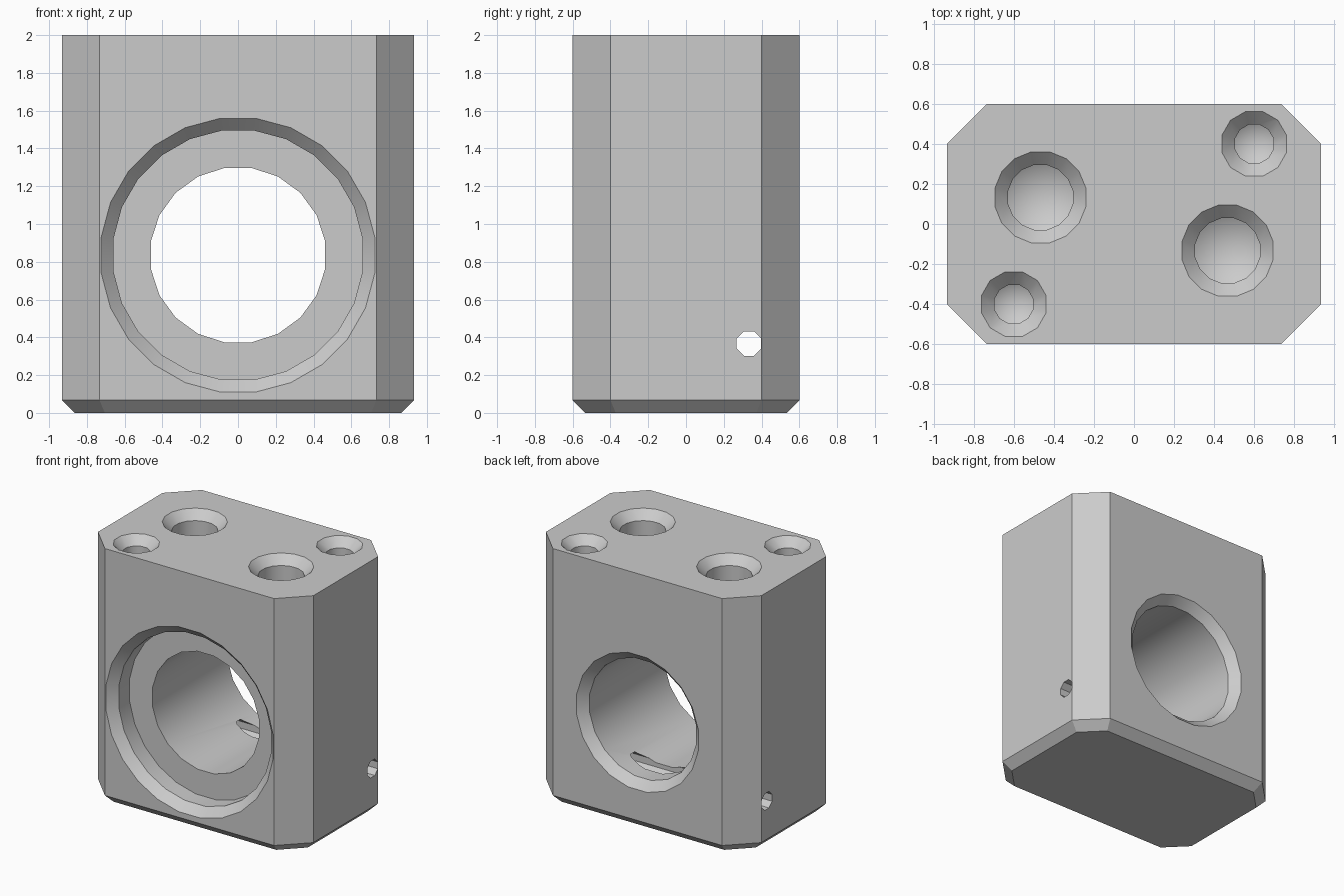
import bpy, bmesh, math
from mathutils import Vector

cube = bpy.data.objects.get("Cube")
if cube:
    bpy.data.objects.remove(cube, do_unlink=True)

HX, HY, TOP = 0.933, 0.6, 2.0
CORNER, EDGE = 0.2, 0.067
BORE_Z = 0.835

grey = bpy.data.materials.new("machined_grey")
grey.use_nodes = True
colour = (0.6, 0.6, 0.6, 1)
grey.diffuse_color = colour
grey.node_tree.nodes["Principled BSDF"].inputs["Base Color"].default_value = colour


def make_object(name, bm):
    bmesh.ops.recalc_face_normals(bm, faces=bm.faces)
    mesh = bpy.data.meshes.new(name)
    bm.to_mesh(mesh)
    bm.free()
    mesh.materials.append(grey)
    obj = bpy.data.objects.new(name, mesh)
    bpy.context.collection.objects.link(obj)
    return obj


def octagon(bm, inset, z):
    """Rectangle with cut corners, moved inwards by inset."""
    x, y = HX - inset, HY - inset
    c = CORNER - inset * (2 - math.sqrt(2))
    pts = [(x, y - c), (x - c, y), (c - x, y), (-x, y - c),
           (-x, c - y), (c - x, -y), (x - c, -y), (x, c - y)]
    return [bm.verts.new((px, py, z)) for px, py in pts]


def bridge(bm, a, b):
    for i in range(len(a)):
        j = (i + 1) % len(a)
        bm.faces.new((a[i], a[j], b[j], b[i]))


def cut(block, start, direction, profile, sides):
    """Remove a turned shape; profile lists (radius, depth) from the surface."""
    bm = bmesh.new()
    rot = Vector(direction).to_track_quat('Z', 'Y')
    place = lambda x, y, d: bm.verts.new(Vector(start) + rot @ Vector((x, y, d)))
    rings = []
    for r, d in profile:
        if r == 0:
            rings.append([place(0, 0, d)])
            continue
        angles = [2 * math.pi * (k + 0.5) / sides for k in range(sides)]
        rings.append([place(r * math.cos(a), r * math.sin(a), d) for a in angles])
    for a, b in zip(rings, rings[1:]):
        if len(b) == 1:
            for i in range(sides):
                bm.faces.new((a[i], a[(i + 1) % sides], b[0]))
        else:
            bridge(bm, a, b)
    bm.faces.new(rings[0])
    if len(rings[-1]) > 1:
        bm.faces.new(rings[-1])
    cutter = make_object("hole_cutter", bm)
    cutter.hide_render = True
    mod = block.modifiers.new("hole", 'BOOLEAN')
    mod.operation = 'DIFFERENCE'
    mod.solver = 'EXACT'
    mod.object = cutter
    bpy.context.view_layer.objects.active = block
    bpy.ops.object.modifier_apply(modifier=mod.name)
    bpy.data.objects.remove(cutter, do_unlink=True)


def countersunk(r, depth, over=0.02):
    """Chamfered mouth, straight wall and drill-point bottom."""
    return [(r + EDGE + over, -over), (r, EDGE), (r, depth), (0, depth + r * 0.6)]


# Block with cut corners and a bevelled foot
bm = bmesh.new()
foot, low, high = octagon(bm, EDGE, 0), octagon(bm, 0, EDGE), octagon(bm, 0, TOP)
bridge(bm, foot, low)
bridge(bm, low, high)
bm.faces.new(foot)
bm.faces.new(high)
block = make_object("bearing_block", bm)

# Main bore, chamfered at the back
cut(block, (0, HY, BORE_Z), (0, -1, 0),
    [(0.553, -0.02), (0.467, EDGE), (0.467, 1.1)], 20)
# Front counterbore
cut(block, (0, -HY, BORE_Z), (0, 1, 0),
    [(0.75, -0.02), (0.665, EDGE), (0.665, 0.2)], 24)

# Two large and two small drilled holes in the top, in diagonal pairs
for s in (1, -1):
    cut(block, (0.467 * s, -0.133 * s, TOP), (0, 0, -1), countersunk(0.165, 0.55), 16)
    cut(block, (0.6 * s, 0.4 * s, TOP), (0, 0, -1), countersunk(0.1, 0.45), 12)

# Thin cross hole through both sides
cut(block, (-1.1, 0.333, 0.367), (1, 0, 0), [(0.07, 0), (0.07, 2.2)], 8)

bpy.ops.object.select_all(action='DESELECT')
block.select_set(True)
bpy.context.view_layer.objects.active = block
bpy.ops.object.shade_smooth_by_angle(angle=math.radians(31))
